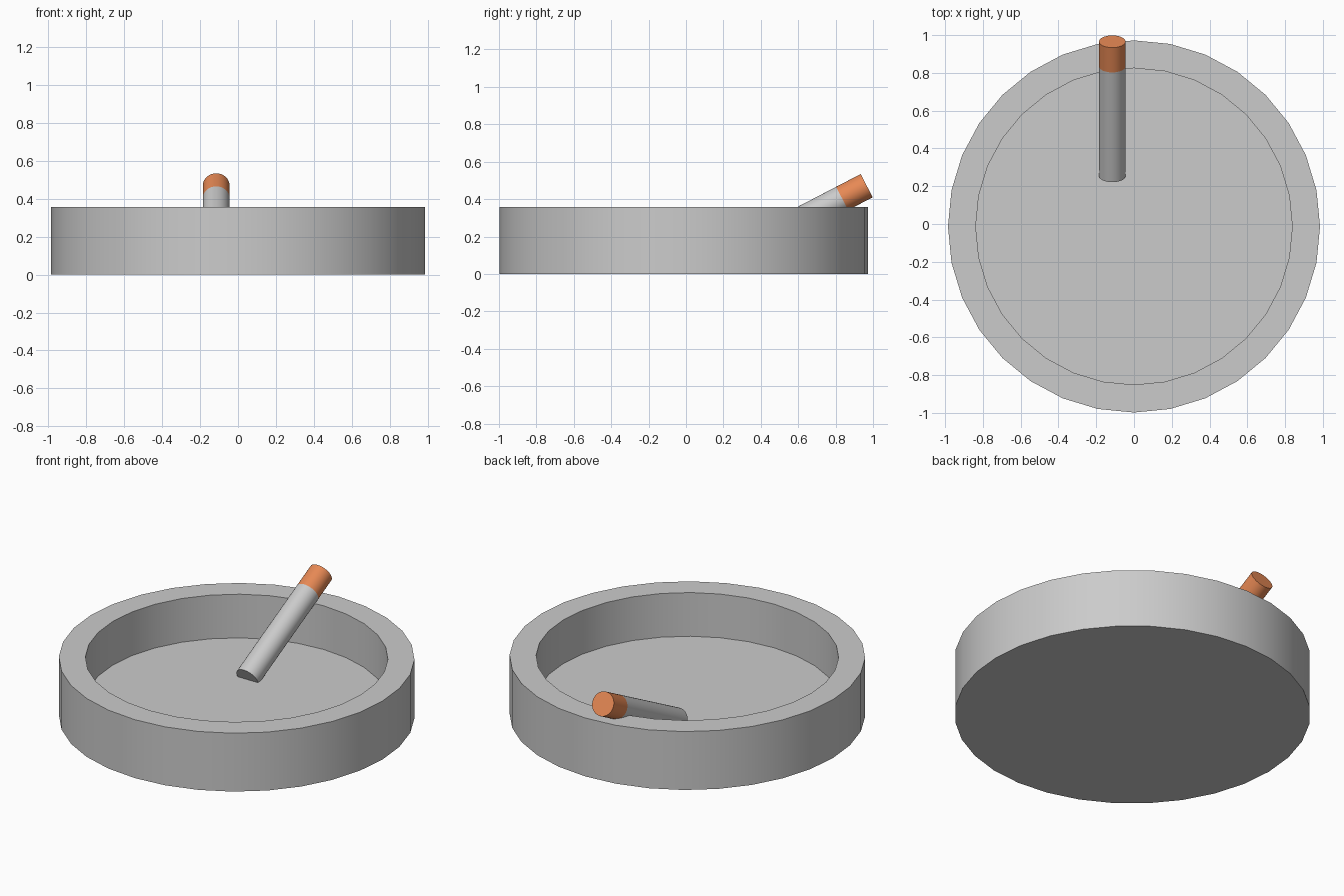
import bpy, bmesh, math
from mathutils import Vector

if "Cube" in bpy.data.objects:
    bpy.data.objects.remove(bpy.data.objects["Cube"])

SIDES = 32


def finish(name, bm, color=None):
    bmesh.ops.recalc_face_normals(bm, faces=bm.faces)
    mesh = bpy.data.meshes.new(name)
    bm.to_mesh(mesh)
    bm.free()
    ob = bpy.data.objects.new(name, mesh)
    bpy.context.collection.objects.link(ob)
    if color:
        mat = bpy.data.materials.new(name + "_color")
        mat.diffuse_color = color
        mat.use_nodes = True
        mat.node_tree.nodes["Principled BSDF"].inputs["Base Color"].default_value = mat.diffuse_color
        mesh.materials.append(mat)
    bpy.ops.object.select_all(action='DESELECT')
    ob.select_set(True)
    bpy.context.view_layer.objects.active = ob
    bpy.ops.object.shade_smooth_by_angle(angle=math.radians(30))
    return ob


def rod(name, start, end, radius, color=None):
    axis = end - start
    bm = bmesh.new()
    bmesh.ops.create_cone(bm, cap_ends=True, segments=SIDES, radius1=radius,
                          radius2=radius, depth=axis.length)
    ob = finish(name, bm, color)
    ob.location = (start + end) / 2
    ob.rotation_euler = axis.to_track_quat('Z', 'Y').to_euler()
    return ob


# Round dish: outer cylinder with its top inset and pushed down to the floor
outer, inner, height, floor = 0.985, 0.838, 0.357, 0.09
bm = bmesh.new()
rings = []
for r, z in [(outer, 0), (outer, height), (inner, height), (inner, floor)]:
    rings.append([bm.verts.new((r * math.cos(a), r * math.sin(a), z))
                  for a in (2 * math.pi * i / SIDES for i in range(SIDES))])
for lo, hi in zip(rings, rings[1:]):
    for i in range(SIDES):
        j = (i + 1) % SIDES
        bm.faces.new((lo[i], lo[j], hi[j], hi[i]))
bm.faces.new(rings[0][::-1])
bm.faces.new(rings[-1])
dish = finish("ash_dish", bm)
dish.location.y = -0.013

# Cigarette leaning from the dish floor over the back rim
angle = math.radians(27.5)
direction = Vector((0, math.cos(angle), math.sin(angle)))
tip = Vector((-0.115, 0.966, 0.472))
joint = tip - direction * 0.148
rod("paper_tube", tip - direction * 0.803, joint, 0.07)
rod("filter", joint, tip, 0.07, (0.8, 0.25, 0.09, 1))
